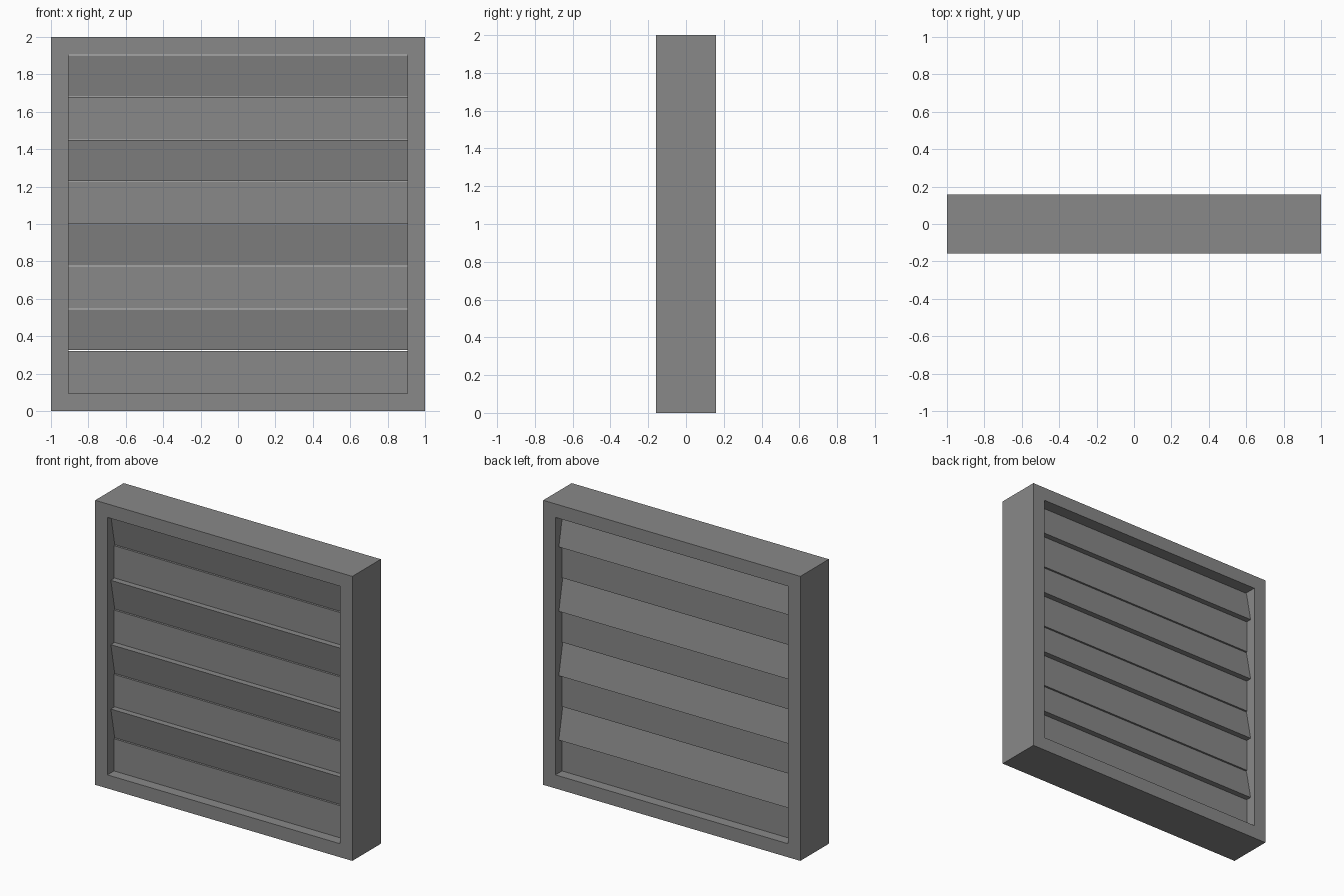
import bpy, bmesh

if "Cube" in bpy.data.objects:
    bpy.data.objects.remove(bpy.data.objects["Cube"])

# Dark grey paint shared by all parts
GREY = bpy.data.materials.new("dark_grey")
GREY.diffuse_color = (0.25, 0.25, 0.25, 1)
GREY.use_nodes = True
GREY.node_tree.nodes["Principled BSDF"].inputs["Base Color"].default_value = GREY.diffuse_color


def add_object(name, bm):
    bmesh.ops.recalc_face_normals(bm, faces=bm.faces)
    me = bpy.data.meshes.new(name)
    bm.to_mesh(me)
    bm.free()
    me.materials.append(GREY)
    bpy.context.collection.objects.link(bpy.data.objects.new(name, me))


def prism(name, profile, half_w):
    """Extrude a (y, z) profile along x, centred on x = 0."""
    bm = bmesh.new()
    face = bm.faces.new([bm.verts.new((-half_w, y, z)) for y, z in profile])
    ext = bmesh.ops.extrude_face_region(bm, geom=[face])
    verts = [g for g in ext["geom"] if isinstance(g, bmesh.types.BMVert)]
    bmesh.ops.translate(bm, verts=verts, vec=(2 * half_w, 0, 0))
    add_object(name, bm)


DEPTH, RIM = 0.158, 0.095
OPEN = 1 - RIM


# Square frame: outer and inner loops bridged into one clean ring
def square_frame():
    bm = bmesh.new()
    rings = []
    for r, y in ((1, -DEPTH), (1, DEPTH), (OPEN, DEPTH), (OPEN, -DEPTH)):
        rings.append([bm.verts.new((sx * r, y, 1 + sz * r))
                      for sx, sz in ((-1, -1), (1, -1), (1, 1), (-1, 1))])
    for i in range(4):
        a, b = rings[i], rings[(i + 1) % 4]
        for j in range(4):
            k = (j + 1) % 4
            bm.faces.new((a[j], a[k], b[k], b[j]))
    add_object("frame", bm)


square_frame()

# Four pairs: tilted louver above, upright slat below, with hairline gaps
PITCH, GAP = 2 * OPEN / 4, 0.004
for i in range(4):
    top = 2 - RIM - i * PITCH
    mid, bottom = top - PITCH / 2, top - PITCH
    hi, lo = top - GAP, mid + GAP
    prism(f"louver_{i + 1}",
          [(-0.12, hi), (-0.077, lo), (0.12, lo), (0.077, hi)], OPEN)
    prism(f"upright_slat_{i + 1}",
          [(-0.085, mid), (-0.085, bottom), (0.085, bottom), (0.085, mid)], OPEN)
